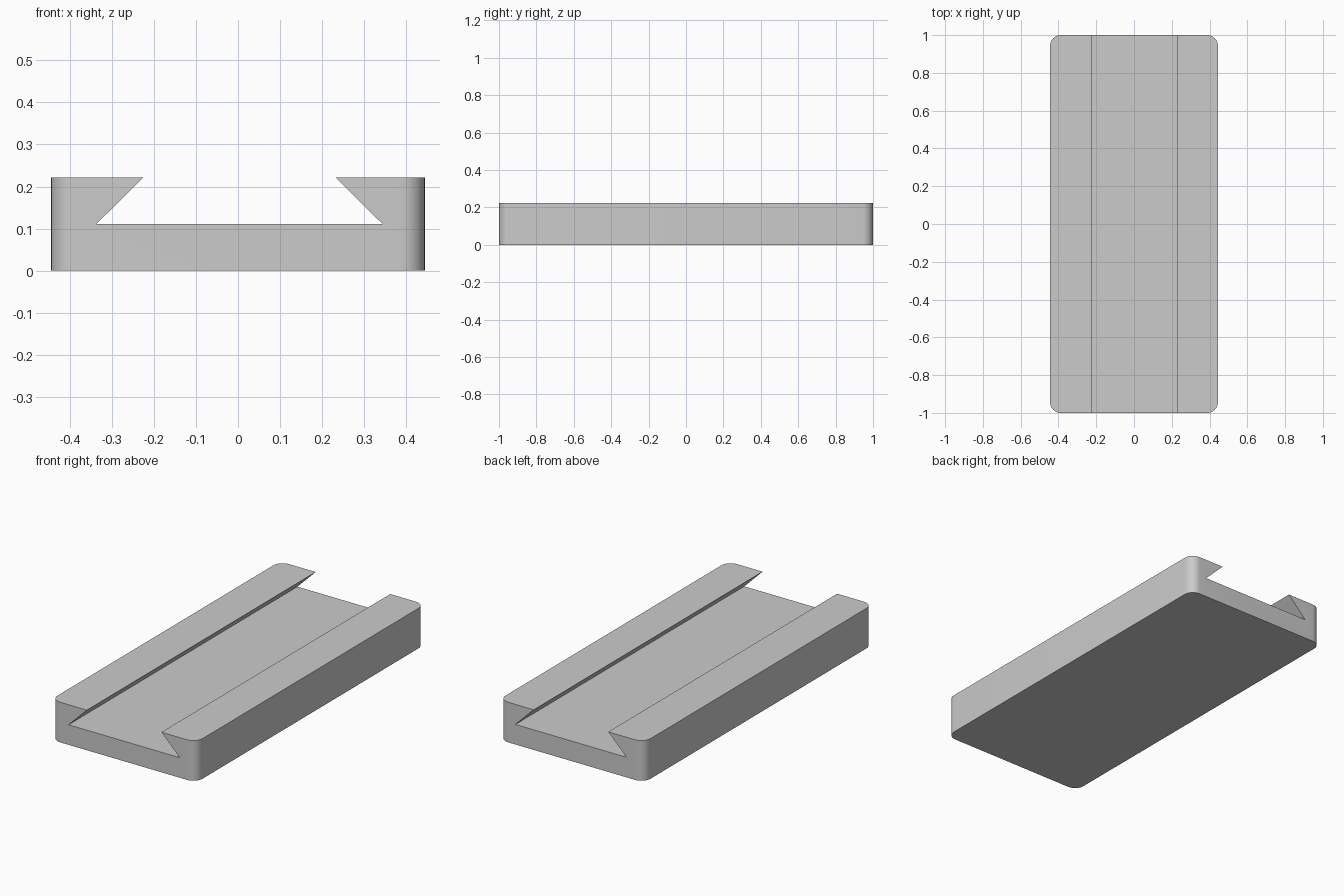
import bpy, bmesh

old = bpy.data.objects.get("Cube")
if old:
    bpy.data.objects.remove(old, do_unlink=True)

HALF_W, HALF_L, HEIGHT = 0.444, 1.0, 0.222
FLOOR, SHIFT = 0.111, 0.0035          # groove floor height, slight sideways offset
MOUTH, ROOT = 0.228, 0.34             # groove half widths at top and floor
RADIUS = 0.056

# Plain grey material
grey = bpy.data.materials.new("plain grey")
grey.use_nodes = True
colour = (0.6, 0.6, 0.6, 1)
grey.diffuse_color = colour
grey.node_tree.nodes["Principled BSDF"].inputs["Base Color"].default_value = colour

# Dovetail cross-section, extruded along the length
profile = [(-HALF_W, 0), (HALF_W, 0), (HALF_W, HEIGHT),
           (SHIFT + MOUTH, HEIGHT), (SHIFT + ROOT, FLOOR),
           (SHIFT - ROOT, FLOOR), (SHIFT - MOUTH, HEIGHT), (-HALF_W, HEIGHT)]
bm = bmesh.new()
face = bm.faces.new([bm.verts.new((x, -HALF_L, z)) for x, z in profile])
extruded = bmesh.ops.extrude_face_region(bm, geom=[face])["geom"]
bmesh.ops.translate(bm, vec=(0, 2 * HALF_L, 0),
                    verts=[v for v in extruded if isinstance(v, bmesh.types.BMVert)])
bmesh.ops.recalc_face_normals(bm, faces=bm.faces)

# Round the four upright corners
corners = [e for e in bm.edges
           if all(abs(abs(v.co.x) - HALF_W) < 0.001 for v in e.verts)
           and abs(e.verts[0].co.z - e.verts[1].co.z) > 0.1]
bmesh.ops.bevel(bm, geom=corners, offset=RADIUS, offset_type='OFFSET',
                segments=10, profile=0.5, affect='EDGES')

mesh = bpy.data.meshes.new("dovetail_rail")
bm.to_mesh(mesh)
bm.free()
mesh.materials.append(grey)
rail = bpy.data.objects.new("dovetail_rail", mesh)
bpy.context.collection.objects.link(rail)

# Smooth corners, crisp edges
bpy.ops.object.select_all(action='DESELECT')
rail.select_set(True)
bpy.context.view_layer.objects.active = rail
bpy.ops.object.shade_smooth_by_angle(angle=0.6)
